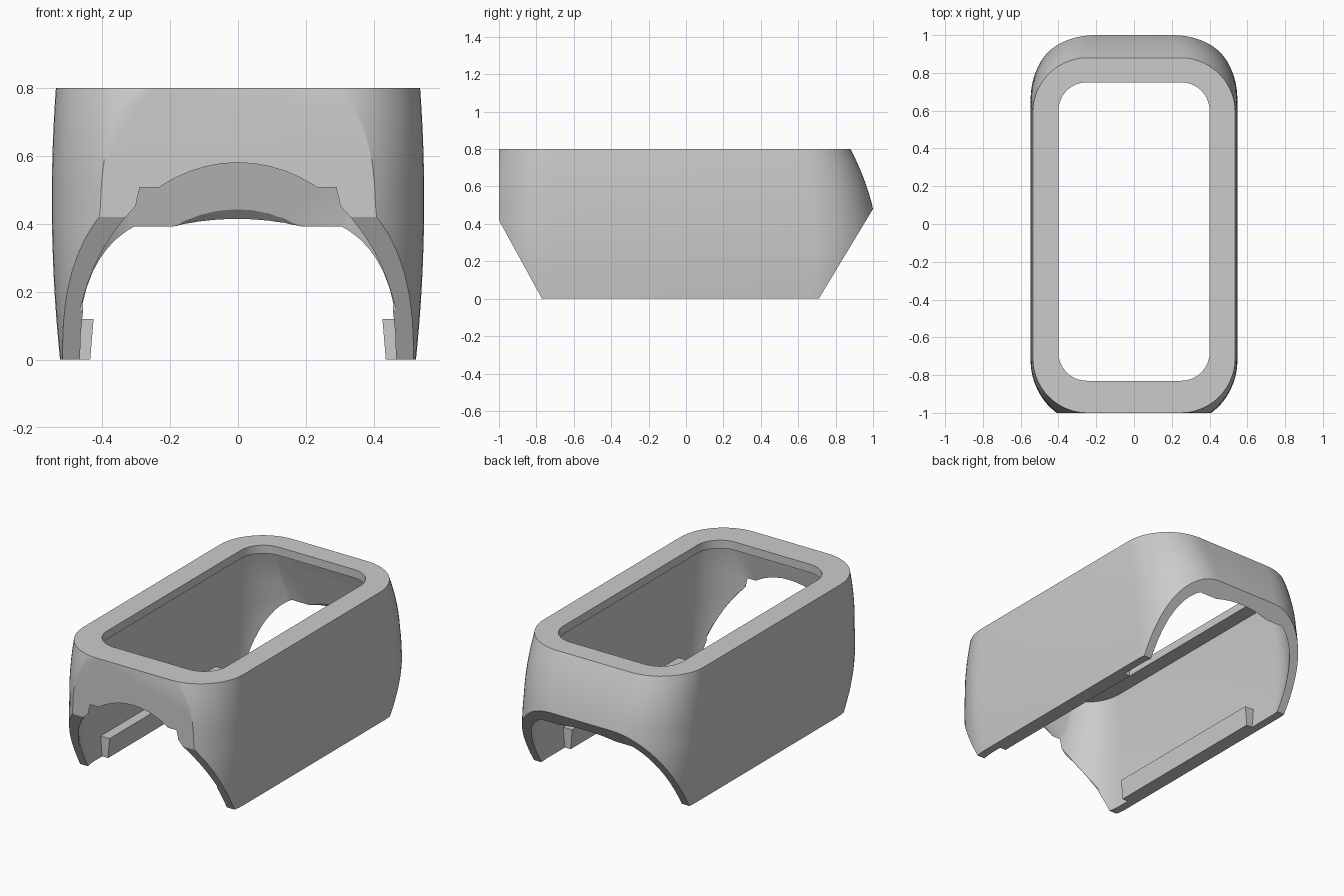
import bpy, bmesh, math
from mathutils import Vector

if "Cube" in bpy.data.objects:
    bpy.data.objects.remove(bpy.data.objects["Cube"])

grey = bpy.data.materials.new("light_grey")
grey.diffuse_color = (0.6, 0.6, 0.6, 1)
grey.use_nodes = True
grey.node_tree.nodes["Principled BSDF"].inputs["Base Color"].default_value = grey.diffuse_color


def finish(name, bm):
    bmesh.ops.recalc_face_normals(bm, faces=bm.faces)
    mesh = bpy.data.meshes.new(name)
    bm.to_mesh(mesh)
    bm.free()
    mesh.materials.append(grey)
    obj = bpy.data.objects.new(name, mesh)
    bpy.context.collection.objects.link(obj)
    return obj


def loft(rings):
    """Closed solid through rings of equal point count."""
    bm = bmesh.new()
    loops = [[bm.verts.new(p) for p in ring] for ring in rings]
    n = len(loops[0])
    for a, b in zip(loops, loops[1:]):
        for i in range(n):
            j = (i + 1) % n
            bm.faces.new((a[i], a[j], b[j], b[i]))
    bm.faces.new(loops[0][::-1])
    bm.faces.new(loops[-1])
    return bm


def rounded_rect(w, y0, y1, r, z, seg=14):
    pts = []
    corners = ((w - r, y1 - r), (r - w, y1 - r), (r - w, y0 + r), (w - r, y0 + r))
    for k, (cx, cy) in enumerate(corners):
        for i in range(seg + 1):
            a = math.pi / 2 * (k + i / seg)
            pts.append((cx + r * math.cos(a), cy + r * math.sin(a), z))
    return pts


def body_section(z, inset=0.0):
    """Bulging plan outline of the case at a height."""
    t = 0.8 - z
    w = 0.548 - 0.11 * (z - 0.47) ** 2
    front = -(1.0 + 0.3 * t - 0.3 * t * t)
    back = 0.88 + 0.52 * t - 0.45 * t * t
    r = 0.35 - 0.06 * max(0, (z - 0.45) / 0.35)
    return rounded_rect(w - inset, front + inset, back - inset, r - inset, z)


def trim(bm, a, b, outward):
    """Cut off everything beyond the plane through two (y, z) points."""
    d = Vector((0, b[0] - a[0], b[1] - a[1]))
    n = d.cross(Vector((1, 0, 0))).normalized()
    if n.y * outward < 0:
        n = -n
    res = bmesh.ops.bisect_plane(bm, geom=bm.verts[:] + bm.edges[:] + bm.faces[:],
                                 dist=1e-5, plane_co=(0, a[0], a[1]),
                                 plane_no=n, clear_outer=True)
    edges = [e for e in res["geom_cut"] if isinstance(e, bmesh.types.BMEdge)]
    bmesh.ops.holes_fill(bm, edges=edges, sides=0)


def arch(y0, h0, y1, h1, w):
    """Elliptical tunnel cutter running along y."""
    n = 64
    return loft([[(w * math.cos(math.tau * i / n), y, h * math.sin(math.tau * i / n))
                  for i in range(n)] for y, h in ((y0, h0), (y1, h1))])


def subtract(target, cutter):
    mod = target.modifiers.new("cut", 'BOOLEAN')
    mod.operation, mod.solver, mod.object = 'DIFFERENCE', 'EXACT', cutter
    bpy.context.view_layer.objects.active = target
    bpy.ops.object.modifier_apply(modifier=mod.name)
    bpy.data.objects.remove(cutter)


# outer case: bulged body with flat front and slanted lower ends
bm = loft([body_section(0.8 * i / 14) for i in range(15)])
trim(bm, (-1, 0), (-1, 1), -1)
trim(bm, (-1, 0.42), (-0.77, 0), -1)
trim(bm, (1, 0.48), (0.71, 0), 1)
case = finish("case_shell", bm)

# hollow interior, open underneath
bm = loft([body_section(-0.1 + 0.85 * i / 14, 0.05) for i in range(15)])
trim(bm, (-0.95, 0.75), (-0.985, 0.58), -1)
trim(bm, (0.84, 0.75), (0.93, 0.45), 1)
subtract(case, finish("cavity_cutter", bm))

# window in the top, leaving a lip
subtract(case, finish("window_cutter", loft(
    [rounded_rect(0.4, -0.83, 0.75, 0.15, z) for z in (0.65, 0.9)])))

# front and back arches
subtract(case, finish("front_arch_cutter", arch(-1.2, 0.58, -0.85, 0.58, 0.48)))
subtract(case, finish("back_arch_cutter", arch(0.85, 0.525, 1.05, 0.325, 0.47)))

bpy.ops.object.select_all(action='DESELECT')
case.select_set(True)
bpy.context.view_layer.objects.active = case
bpy.ops.object.shade_smooth_by_angle(angle=math.radians(25))

# inner rails along the lower edges
for side, label in ((1, "right"), (-1, "left")):
    profile = ((0.435, 0), (0.485, 0), (0.49, 0.12), (0.425, 0.12))
    finish(label + "_rail", loft([[(side * x, y, z) for x, z in profile]
                                  for y in (-0.62, 0.48)]))
